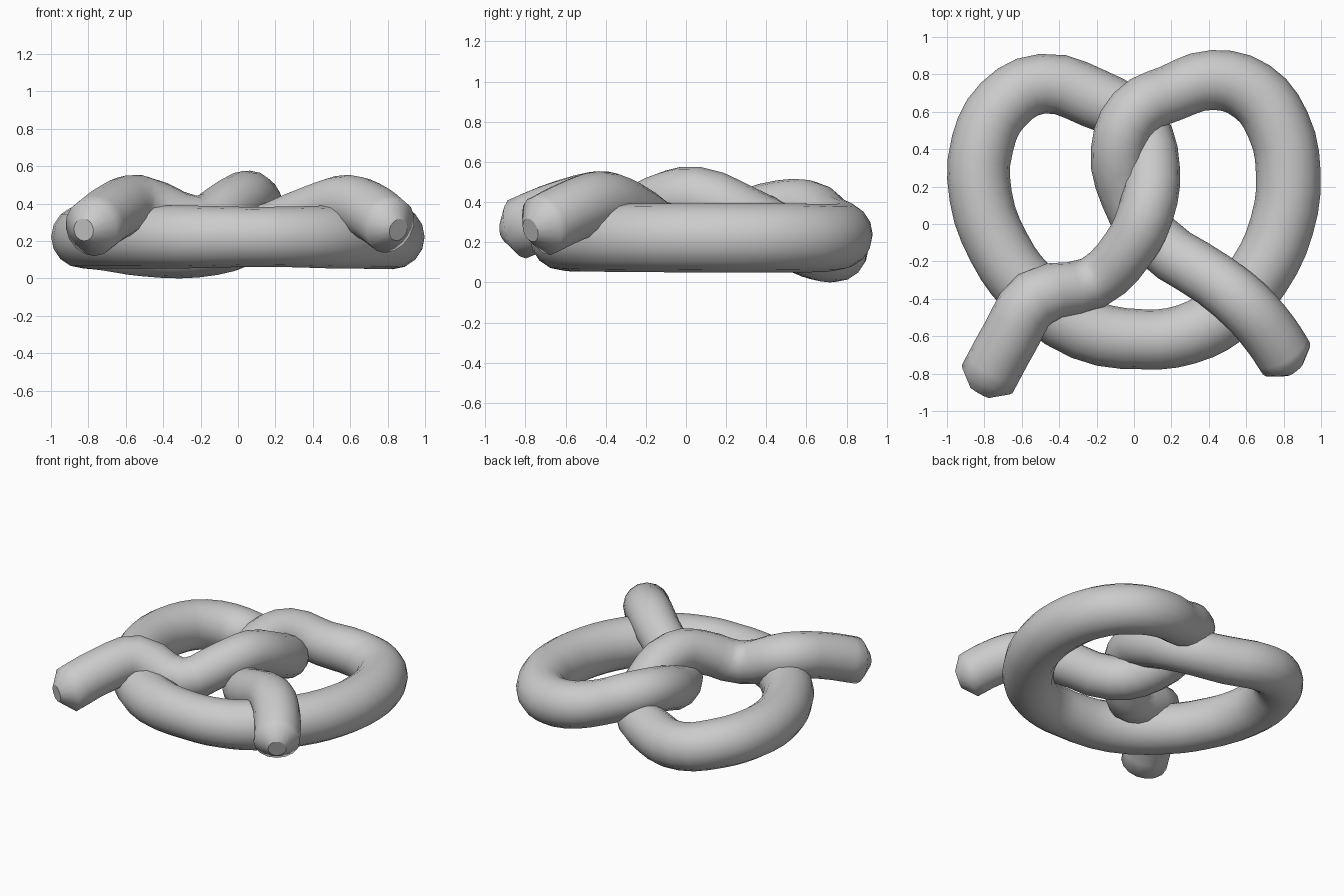
import bpy

# Centre line of the dough rope: x, y, z, thickness radius
PATH = [
    (-0.825, -0.90, 0.26, 0.06), (-0.785, -0.83, 0.27, 0.155),       # left tip
    (-0.66, -0.60, 0.36, 0.155), (-0.53, -0.40, 0.397, 0.157),       # over the ring
    (-0.22, -0.315, 0.30, 0.142), (-0.03, -0.13, 0.395, 0.145),      # over the twist
    (0.06, 0.05, 0.427, 0.15), (0.095, 0.30, 0.325, 0.15),
    (0.02, 0.53, 0.215, 0.15), (-0.22, 0.675, 0.165, 0.16),          # under the right loop
    (-0.49, 0.75, 0.17, 0.16), (-0.70, 0.64, 0.205, 0.165),          # left loop
    (-0.81, 0.43, 0.22, 0.168), (-0.82, 0.15, 0.222, 0.168),
    (-0.72, -0.13, 0.222, 0.168), (-0.57, -0.34, 0.222, 0.168),
    (-0.27, -0.56, 0.222, 0.168), (0.06, -0.617, 0.222, 0.16),       # bottom
    (0.28, -0.59, 0.222, 0.162), (0.48, -0.485, 0.222, 0.168),
    (0.67, -0.27, 0.222, 0.17), (0.79, -0.01, 0.222, 0.172),         # right loop
    (0.825, 0.27, 0.222, 0.173), (0.77, 0.53, 0.222, 0.172),
    (0.63, 0.71, 0.222, 0.168), (0.42, 0.77, 0.24, 0.16),
    (0.20, 0.70, 0.285, 0.152), (0.00, 0.595, 0.36, 0.152),          # over the left loop
    (-0.08, 0.40, 0.345, 0.15), (-0.03, 0.15, 0.255, 0.15),
    (0.11, -0.08, 0.24, 0.148), (0.43, -0.30, 0.362, 0.15),          # under the twist
    (0.59, -0.43, 0.40, 0.154), (0.73, -0.59, 0.345, 0.154),         # over the ring
    (0.815, -0.72, 0.28, 0.152), (0.857, -0.775, 0.26, 0.06),        # right tip
]

# Pretzel rope swept as a round tube along the path
curve = bpy.data.curves.new("pretzel", 'CURVE')
curve.dimensions = '3D'
curve.twist_mode = 'Z_UP'
curve.resolution_u = 3
curve.bevel_depth = 1.0
curve.bevel_resolution = 6
curve.use_fill_caps = True
spline = curve.splines.new('BEZIER')
spline.bezier_points.add(len(PATH) - 1)
for i, (point, (x, y, z, r)) in enumerate(zip(spline.bezier_points, PATH)):
    point.co = (x, y, z)
    point.radius = r
    tip = i in (0, 1, len(PATH) - 2, len(PATH) - 1)
    point.handle_left_type = point.handle_right_type = 'VECTOR' if tip else 'AUTO'

pretzel = bpy.data.objects.new("pretzel", curve)
bpy.context.collection.objects.link(pretzel)
bpy.context.view_layer.objects.active = pretzel
pretzel.select_set(True)
bpy.ops.object.convert(target='MESH')

# Smooth dough with flat end caps
for face in bpy.context.object.data.polygons:
    face.use_smooth = len(face.vertices) == 4
